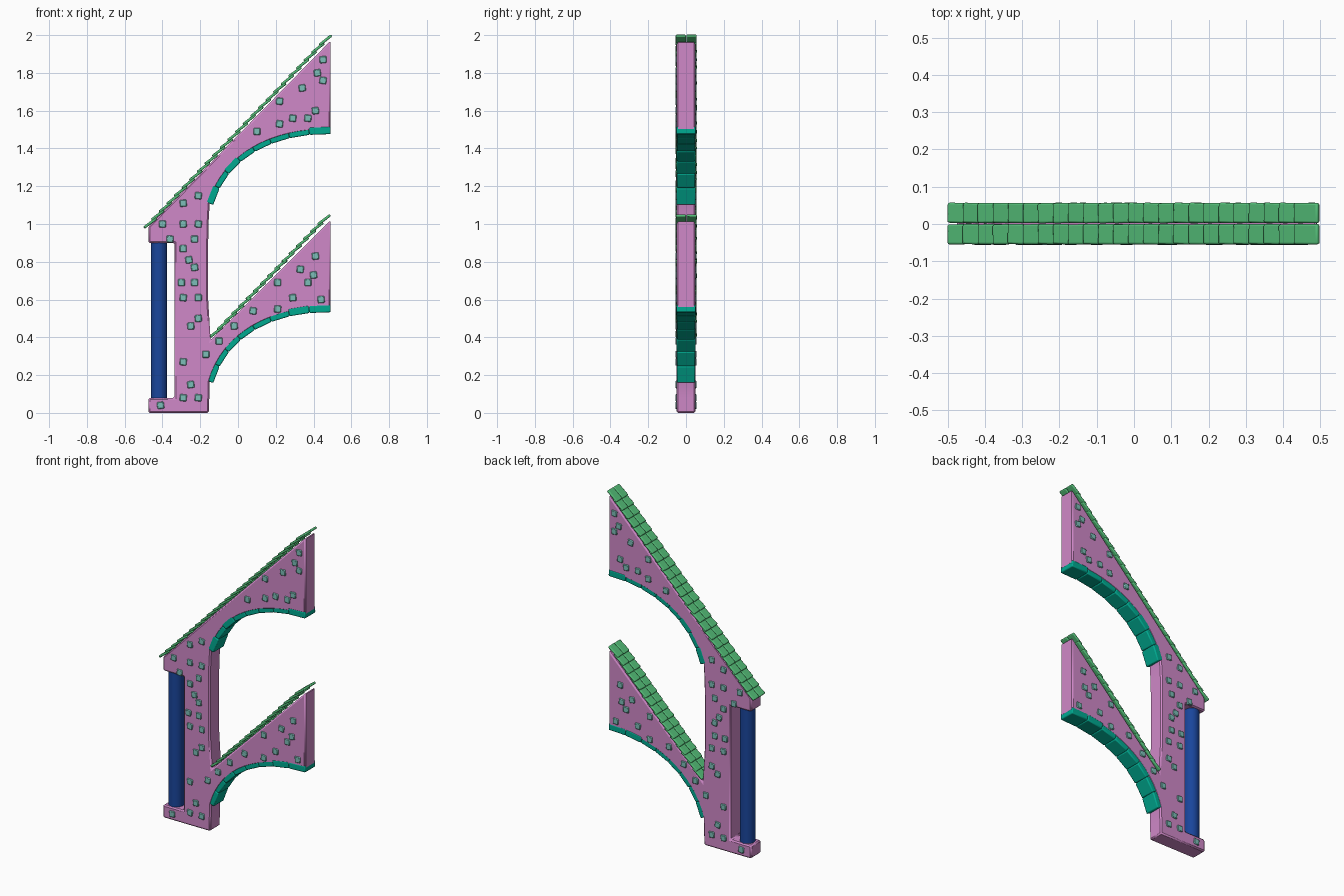
import bpy, bmesh, math, random
from mathutils import Vector, Matrix

random.seed(4)
cube = bpy.data.objects.get("Cube")
if cube:
    bpy.data.objects.remove(cube, do_unlink=True)


def material(name, rgb):
    m = bpy.data.materials.new(name)
    m.use_nodes = True
    m.diffuse_color = (*rgb, 1)
    m.node_tree.nodes["Principled BSDF"].inputs["Base Color"].default_value = (*rgb, 1)
    return m


PINK = material("pink plaster", (0.63, 0.25, 0.58))
GREEN = material("green tile", (0.09, 0.52, 0.19))
TEAL = material("teal arch stone", (0.0, 0.4, 0.28))
BLUE = material("blue column", (0.01, 0.06, 0.33))
AQUA = material("pale aqua stone", (0.2, 0.52, 0.48))


def finish(bm, name, mat, bevel=0, segments=1):
    bmesh.ops.recalc_face_normals(bm, faces=bm.faces)
    mesh = bpy.data.meshes.new(name)
    bm.to_mesh(mesh)
    bm.free()
    mesh.materials.append(mat)
    ob = bpy.data.objects.new(name, mesh)
    bpy.context.collection.objects.link(ob)
    if bevel:
        mod = ob.modifiers.new("soft edges", 'BEVEL')
        mod.width, mod.segments = bevel, segments
        mod.limit_method, mod.angle_limit = 'ANGLE', math.radians(40)
    bpy.ops.object.select_all(action='DESELECT')
    bpy.context.view_layer.objects.active = ob
    ob.select_set(True)
    bpy.ops.object.shade_smooth_by_angle(angle=math.radians(35))
    return ob


def prism(bm, outline, half):
    """Extrude an (x, z) outline through the wall thickness."""
    face = bm.faces.new([bm.verts.new((x, -half, z)) for x, z in outline])
    geo = bmesh.ops.extrude_face_region(bm, geom=[face])["geom"]
    moved = [g for g in geo if isinstance(g, bmesh.types.BMVert)]
    bmesh.ops.translate(bm, verts=moved, vec=(0, 2 * half, 0))


def box(bm, matrix, size):
    scale = Matrix.Diagonal((*size, 1))
    bmesh.ops.create_cube(bm, size=1, matrix=matrix @ scale)


def arch(lift, steps):
    """Points on the quarter-arch curve."""
    ctrl = [Vector(p) for p in ((-.15, .165), (-.08, .42), (.18, .56), (.49, .553))]
    pts = []
    for i in range(steps + 1):
        t = i / steps
        s = 1 - t
        p = ctrl[0] * s**3 + ctrl[1] * 3*s*s*t + ctrl[2] * 3*s*t*t + ctrl[3] * t**3
        pts.append(p + Vector((0, lift)))
    return pts


LIFT = 0.943

# Wall: pier, base, cap and both arms in one outline
outline = [(-.475, 0), (-.155, 0), (-.152, .08)]
outline += [tuple(p) for p in arch(0, 16)]
outline += [(.49, 1.02), (-.145, .385), (-.158, .6), (-.158, .9), (-.155, 1.02)]
outline += [tuple(p) for p in arch(LIFT, 16)]
outline += [(.49, 1.97), (-.475, .985), (-.475, .9), (-.335, .9), (-.335, .08), (-.475, .08)]
bm = bmesh.new()
prism(bm, outline, .05)
finish(bm, "buttress_wall", PINK, .008)

# Curved rows of arch stones
for name, lift in (("lower_arch_stones", 0), ("upper_arch_stones", LIFT)):
    pts = arch(lift, 8)
    normals = []
    for i in range(len(pts)):
        d = (pts[min(i + 1, 8)] - pts[max(i - 1, 0)]).normalized()
        normals.append(Vector((-d.y, d.x)) * .02)
    bm = bmesh.new()
    for i in range(8):
        a, b, na, nb = pts[i], pts[i + 1], normals[i], normals[i + 1]
        prism(bm, [a - na, b - nb, b + nb, a + na], .05 + random.uniform(-.002, .002))
    finish(bm, name, TEAL, .006, 2)

# Column in the pier recess
bm = bmesh.new()
bmesh.ops.create_cone(bm, cap_ends=True, segments=20, radius1=.043, radius2=.043,
                      depth=.84, matrix=Matrix.Translation((-.418, 0, .49)))
finish(bm, "column", BLUE)

# Overlapping roof tiles, two rows along each slope
for name, start, end, count in (("upper_roof_tiles", (-.465, 1.005), (.463, 1.973), 24),
                                ("lower_roof_tiles", (-.115, .428), (.455, 1.022), 16)):
    bm = bmesh.new()
    for side in (-1, 1):
        for i in range(count):
            p = Vector(start).lerp(Vector(end), i / (count - 1))
            tilt = math.radians(-38 + random.uniform(-1.5, 1.5))
            m = Matrix.Translation((p.x, side * .0285 + .001, p.y))
            m = m @ Matrix.Rotation(tilt, 4, 'Y')
            m = m @ Matrix.Rotation(random.uniform(-.03, .03), 4, 'Z')
            box(bm, m, (.082, .054, .014))
    finish(bm, name, GREEN, .005, 2)

# Small square stones showing on both faces of the wall
spots = [(.45, 1.87), (.42, 1.8), (.45, 1.76), (.34, 1.72), (.22, 1.65), (.41, 1.6),
         (.37, 1.56), (.29, 1.56), (.22, 1.53), (.1, 1.49), (-.21, 1.15), (-.29, 1.11),
         (-.4, 1), (-.29, 1), (-.21, 1), (-.36, .92), (-.23, .92), (-.29, .87),
         (-.26, .81), (-.23, .77), (-.3, .69), (-.23, .69), (-.29, .61), (-.21, .61),
         (-.21, .5), (-.25, .46), (-.29, .27), (-.17, .31), (-.25, .15), (-.29, .08),
         (-.21, .08), (-.41, .04), (-.1, .38), (-.02, .46), (.21, .55), (.29, .61),
         (.44, .6), (.37, .69), (.33, .76), (.4, .73), (.41, .83), (.21, .69), (.08, .54)]
bm = bmesh.new()
for x, z in spots:
    m = Matrix.Translation((x, 0, z)) @ Matrix.Rotation(random.uniform(-.15, .15), 4, 'Y')
    box(bm, m, (.037, .113, .037))
finish(bm, "face_stones", AQUA, .004)
